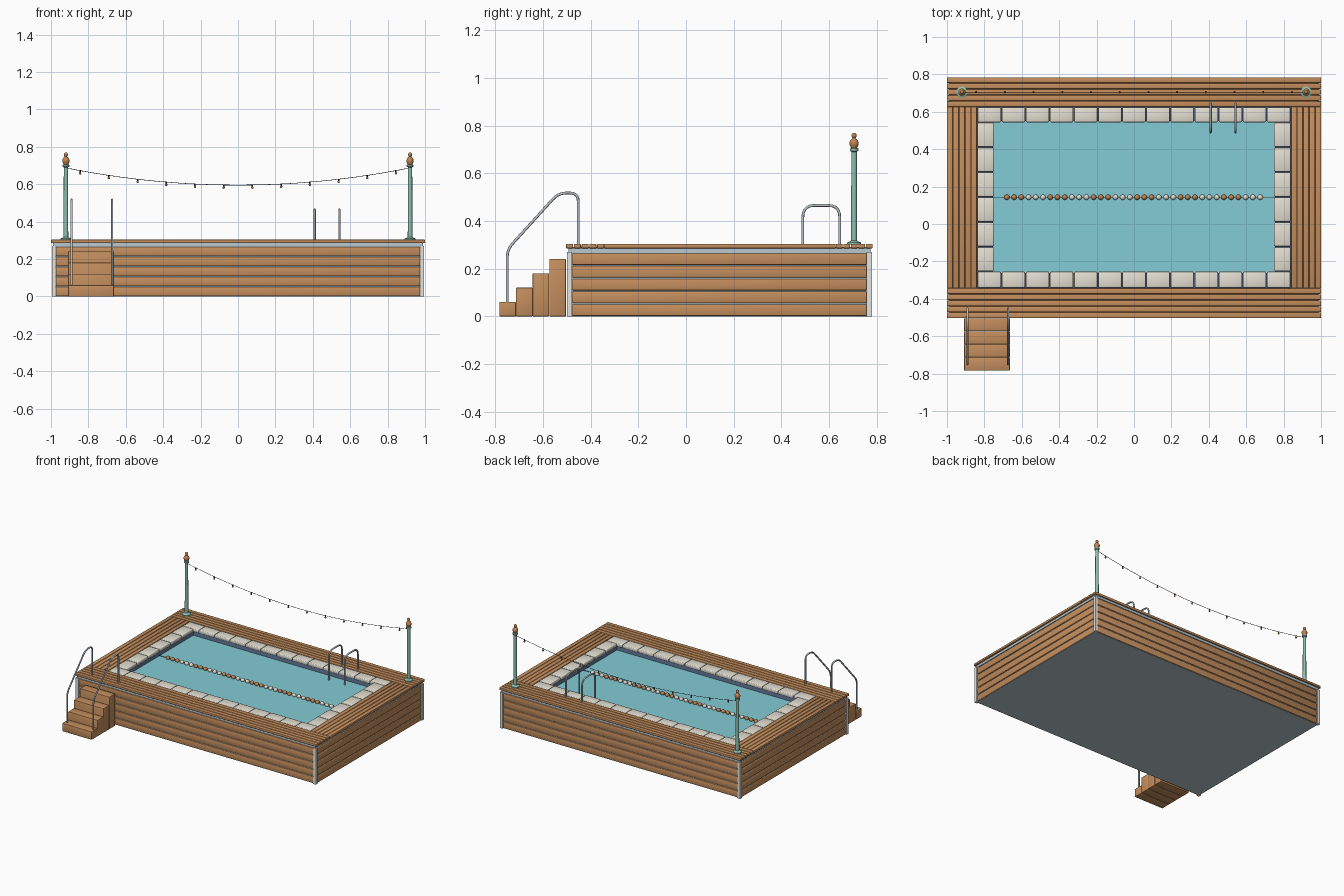
import bpy, bmesh, math
from mathutils import Vector

if "Cube" in bpy.data.objects:
    bpy.data.objects.remove(bpy.data.objects["Cube"])


def mat(name, r, g, b):
    m = bpy.data.materials.new(name)
    m.diffuse_color = (r, g, b, 1)
    m.use_nodes = True
    m.node_tree.nodes["Principled BSDF"].inputs["Base Color"].default_value = m.diffuse_color
    return m


WOOD = mat("wood", 0.55, 0.27, 0.11)
STONE = mat("stone", 0.78, 0.74, 0.65)
WATER = mat("water", 0.23, 0.60, 0.67)
METAL = mat("metal", 0.50, 0.56, 0.60)
GREEN = mat("green_paint", 0.27, 0.53, 0.43)
COPPER = mat("copper", 0.56, 0.23, 0.085)
TRIM = mat("light_trim", 0.78, 0.78, 0.75)
SLAB = mat("slab_grey", 0.48, 0.58, 0.62)
TILE = mat("tile_blue", 0.13, 0.20, 0.33)
DARK = mat("dark_cord", 0.03, 0.03, 0.03)


def finish(bm, name, m, smooth=False):
    me = bpy.data.meshes.new(name)
    bm.to_mesh(me)
    bm.free()
    me.materials.append(m)
    for p in me.polygons:
        p.use_smooth = smooth
    ob = bpy.data.objects.new(name, me)
    bpy.context.collection.objects.link(ob)
    return ob


def boxes(name, m, items, bevel=0.0):
    """items: list of (x0, x1, y0, y1, z0, z1)"""
    bm = bmesh.new()
    for x0, x1, y0, y1, z0, z1 in items:
        vs = bmesh.ops.create_cube(bm, size=1)["verts"]
        for v in vs:
            v.co = Vector((x0 + (v.co.x + .5) * (x1 - x0),
                           y0 + (v.co.y + .5) * (y1 - y0),
                           z0 + (v.co.z + .5) * (z1 - z0)))
    ob = finish(bm, name, m, bevel > 0)
    if bevel:
        b = ob.modifiers.new("bevel", 'BEVEL')
        b.width = bevel
        b.segments = 2
    return ob


def ring(x, y0, y1, w, wy0, wy1, z0, z1):
    """four boxes forming a rectangular frame; w, wy0, wy1 are band widths"""
    return [(-x, x, y0, y0 + wy0, z0, z1), (-x, x, y1 - wy1, y1, z0, z1),
            (-x, -x + w, y0 + wy0, y1 - wy1, z0, z1),
            (x - w, x, y0 + wy0, y1 - wy1, z0, z1)]


def tube(name, m, paths, r):
    cu = bpy.data.curves.new(name, 'CURVE')
    cu.dimensions = '3D'
    cu.bevel_depth = r
    cu.bevel_resolution = 2
    cu.use_fill_caps = True
    for pts in paths:
        s = cu.splines.new('POLY')
        s.points.add(len(pts) - 1)
        for p, c in zip(s.points, pts):
            p.co = (*c, 1)
        s.use_smooth = True
    cu.materials.append(m)
    ob = bpy.data.objects.new(name, cu)
    bpy.context.collection.objects.link(ob)


def rounded(pts, r, n=5):
    """fillet the corners of a polyline with quadratic arcs"""
    pts = [Vector(p) for p in pts]
    out = [pts[0]]
    for a, b, c in zip(pts, pts[1:], pts[2:]):
        p, q = b + (a - b).normalized() * r, b + (c - b).normalized() * r
        for i in range(n + 1):
            t = i / n
            out.append(p * (1 - t) ** 2 + b * 2 * t * (1 - t) + q * t * t)
    return out + [pts[-1]]


def lathe(name, m, profile, centres, n=16):
    bm = bmesh.new()
    for cx, cy, cz in centres:
        rows = [[bm.verts.new((cx + r * math.cos(2 * math.pi * i / n),
                               cy + r * math.sin(2 * math.pi * i / n), cz + z))
                 for i in range(n)] for r, z in profile]
        for a, b in zip(rows, rows[1:]):
            for i in range(n):
                j = (i + 1) % n
                bm.faces.new((a[i], a[j], b[j], b[i]))
        bm.faces.new(rows[0][::-1])
        bm.faces.new(rows[-1])
    ob = finish(bm, name, m, True)
    ob.data.set_sharp_from_angle(angle=math.radians(40))


def ball(r, z, n=7):
    return [(max(r * math.sin(math.pi * i / n), 0.0008), z - r * math.cos(math.pi * i / n))
            for i in range(n + 1)]


Y0, Y1 = -0.503, 0.783

# base slab, inner shell, top trim and corner posts
boxes("base_slab", SLAB, [(-0.985, 0.985, Y0 + 0.015, Y1 - 0.015, 0, 0.012)])
boxes("wall_shell", SLAB, ring(0.982, Y0 + 0.016, Y1 - 0.016, 0.02, 0.02, 0.02, 0.012, 0.27))
boxes("top_trim", SLAB, ring(0.988, Y0 + 0.01, Y1 - 0.01, 0.008, 0.008, 0.008, 0.268, 0.286))
boxes("corner_posts", TRIM, [(x, x + 0.022, y, y + 0.022, 0, 0.27)
                             for x in (-0.995, 0.973) for y in (Y0 + 0.003, Y1 - 0.025)])

# horizontal wall planks
planks = []
for i in range(5):
    z0, z1 = 0.002 + i * 0.0535, 0.002 + i * 0.0535 + 0.048
    for y in (Y0 + 0.009, Y1 - 0.023):
        planks.append((-0.973, 0.973, y, y + 0.014, z0, z1))
    for x in (-0.989, 0.975):
        planks.append((x, x + 0.014, Y0 + 0.025, Y1 - 0.025, z0, z1))
boxes("wall_planks", WOOD, planks, 0.004)

# deck boards on a wooden underlay
deck = []
for i in range(5):
    w = 0.0325
    g = 0.003
    deck.append((-1, 1, Y0 + i * w, Y0 + (i + 1) * w - g, 0.285, 0.303))
    deck.append((-1, 1, Y1 - (i + 1) * 0.0315 + g, Y1 - i * 0.0315, 0.285, 0.303))
    deck.append((-1 + i * w, -1 + (i + 1) * w - g, -0.343, 0.627, 0.285, 0.303))
    deck.append((1 - (i + 1) * w + g, 1 - i * w, -0.343, 0.627, 0.285, 0.303))
boxes("deck_boards", WOOD, deck, 0.003)
boxes("deck_underlay", WOOD, ring(0.978, Y0 + 0.02, Y1 - 0.02, 0.138, 0.142, 0.138, 0.272, 0.29))

# tiled pool wall below the stones
boxes("pool_tile_wall", TILE, ring(0.84, -0.341, 0.625, 0.085, 0.08, 0.075, 0.2, 0.284))
boxes("water_surface", WATER, [(-0.76, 0.76, -0.262, 0.555, 0.235, 0.25)])

# stone coping
stones = []
p = 1.676 / 13
for i in range(13):
    x = -0.838 + i * p
    for a, b in ((-0.34, -0.255), (0.544, 0.623)):
        stones.append((x + 0.0025, x + p - 0.0025, a, b, 0.28, 0.304))
p = 0.799 / 6
for i in range(6):
    y = -0.255 + i * p
    for x in (-0.837, 0.749):
        stones.append((x, x + 0.088, y + 0.0025, y + p - 0.0025, 0.28, 0.304))
boxes("coping_stones", STONE, stones, 0.005)

# lane rope with floats in groups of three
tube("lane_rope", DARK, [[(-0.76, 0.143, 0.255), (0.76, 0.143, 0.255)]], 0.0015)
for k, (name, m) in enumerate((("copper_floats", COPPER), ("pale_floats", STONE))):
    lathe(name, m, ball(0.015, 0), [(-0.68 + i * 0.0387, 0.143, 0.256)
                                   for i in range(36) if (i // 3) % 2 == k], 12)

# entry steps
boxes("entry_steps", WOOD, [(-0.908, -0.664, -0.783 + i * 0.07, -0.783 + (i + 1) * 0.07 - 0.001,
                             0, 0.06 * (i + 1)) for i in range(4)], 0.002)

# step handrails
tube("step_handrails", METAL, [rounded([(x, -0.75, 0.05), (x, -0.75, 0.28), (x, -0.535, 0.517),
                                        (x, -0.452, 0.517), (x, -0.452, 0.295)], 0.035)
                               for x in (-0.89, -0.673)], 0.0058)

# pool ladder with rungs
tube("pool_ladder", METAL, [rounded([(x, 0.645, 0.295), (x, 0.645, 0.465), (x, 0.49, 0.465),
                                     (x, 0.49, 0.21)], 0.05) for x in (0.41, 0.542)], 0.0058)
tube("ladder_rung", METAL, [[(0.41, 0.49, 0.215), (0.542, 0.49, 0.215)]], 0.005)

# light posts with finials
posts = [(x, 0.705, 0) for x in (-0.92, 0.92)]
lathe("light_posts", GREEN, [(0.03, 0.3), (0.03, 0.309), (0.018, 0.314), (0.0125, 0.318),
                             (0.0115, 0.69), (0.018, 0.694), (0.018, 0.703), (0.01, 0.706)], posts)
lathe("post_finials", COPPER, [(0.01, 0.7)] + ball(0.02, 0.725)[2:-2] +
      [(0.011, 0.743), (0.006, 0.747)] + ball(0.011, 0.758)[2:], posts)


# sagging string of lights
def sag(x):
    return 0.595 + 0.09 * (x / 0.91) ** 2


tube("light_cord", DARK, [[(-0.91 + i * 0.07, 0.705, sag(-0.91 + i * 0.07)) for i in range(27)]], 0.0015)
bulbs = [(-0.844 + i * 0.1535, 0.705, sag(-0.844 + i * 0.1535)) for i in range(12)]
lathe("bulb_sockets", DARK, [(0.004, -0.010), (0.004, 0.002)], bulbs, 8)
lathe("light_bulbs", COPPER, ball(0.0065, -0.014, 5), bulbs, 8)
